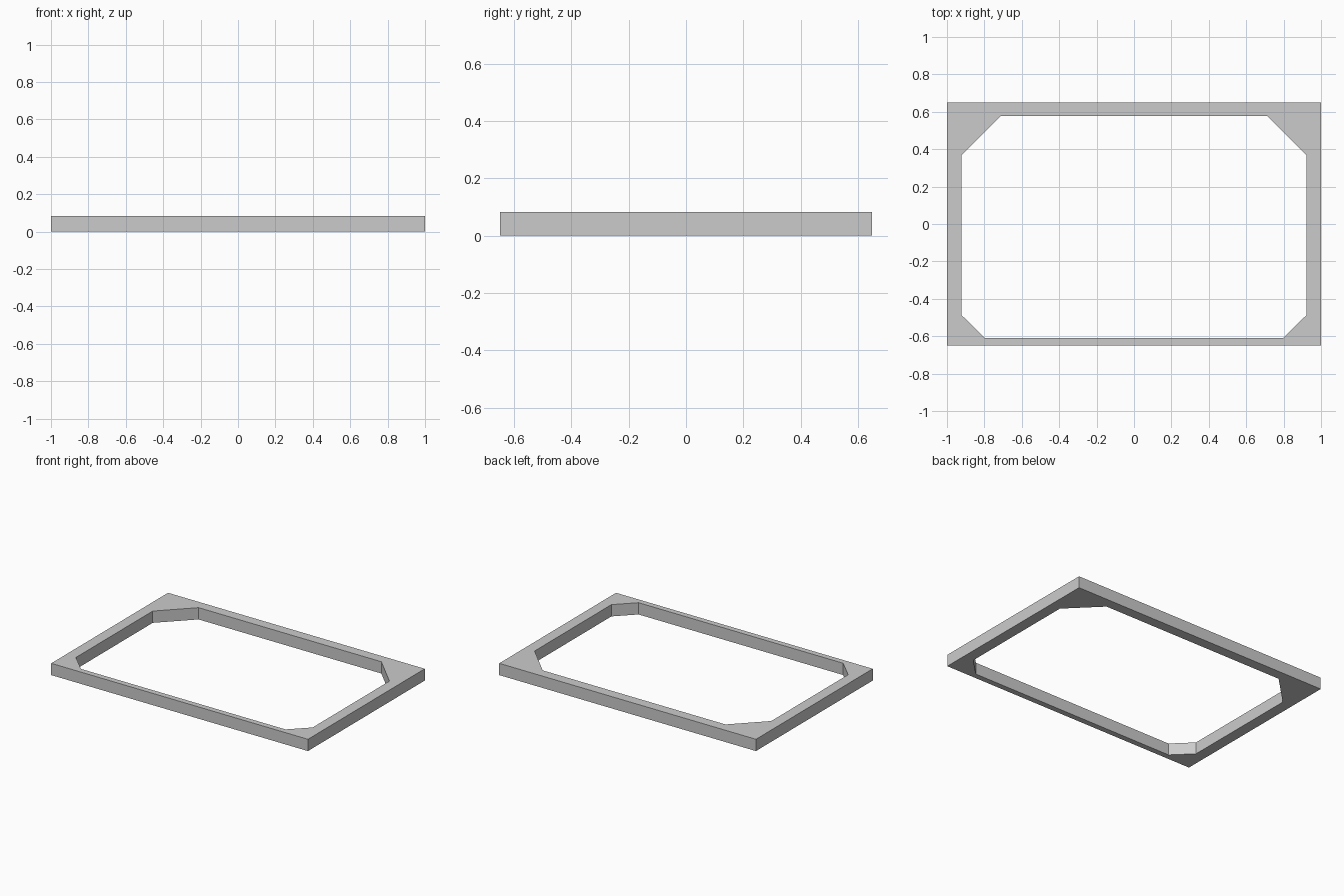
import bpy, bmesh

HEIGHT = 0.083

cube = bpy.data.objects.get("Cube")
if cube:
    bpy.data.objects.remove(cube, do_unlink=True)

# Flat grey finish
grey = bpy.data.materials.new("light_grey")
grey.use_nodes = True
colour = (0.6, 0.6, 0.6, 1)
grey.diffuse_color = colour
grey.node_tree.nodes["Principled BSDF"].inputs["Base Color"].default_value = colour


def mirrored(half):
    """Close a right-hand profile, listed front to back, across x = 0."""
    return half + [(-x, y) for x, y in reversed(half)]


# Outer rectangle, and opening with small front and large back corner gussets
outer = mirrored([(1, -0.65), (1, 0.65)])
opening = mirrored([(0.797, -0.61), (0.922, -0.487), (0.922, 0.368), (0.712, 0.578)])

# Fill between the two outlines, then raise to full height
bm = bmesh.new()
edges = []
for loop in (outer, opening):
    verts = [bm.verts.new((x, y, 0)) for x, y in loop]
    edges += [bm.edges.new((verts[i - 1], verts[i])) for i in range(len(verts))]
bmesh.ops.triangle_fill(bm, use_beauty=True, use_dissolve=False, edges=edges)
raised = bmesh.ops.extrude_face_region(bm, geom=bm.faces[:], use_keep_orig=True)
top = [v for v in raised["geom"] if isinstance(v, bmesh.types.BMVert)]
bmesh.ops.translate(bm, verts=top, vec=(0, 0, HEIGHT))
bmesh.ops.recalc_face_normals(bm, faces=bm.faces[:])

mesh = bpy.data.meshes.new("frame")
bm.to_mesh(mesh)
bm.free()
mesh.materials.append(grey)
frame = bpy.data.objects.new("frame", mesh)
bpy.context.collection.objects.link(frame)
